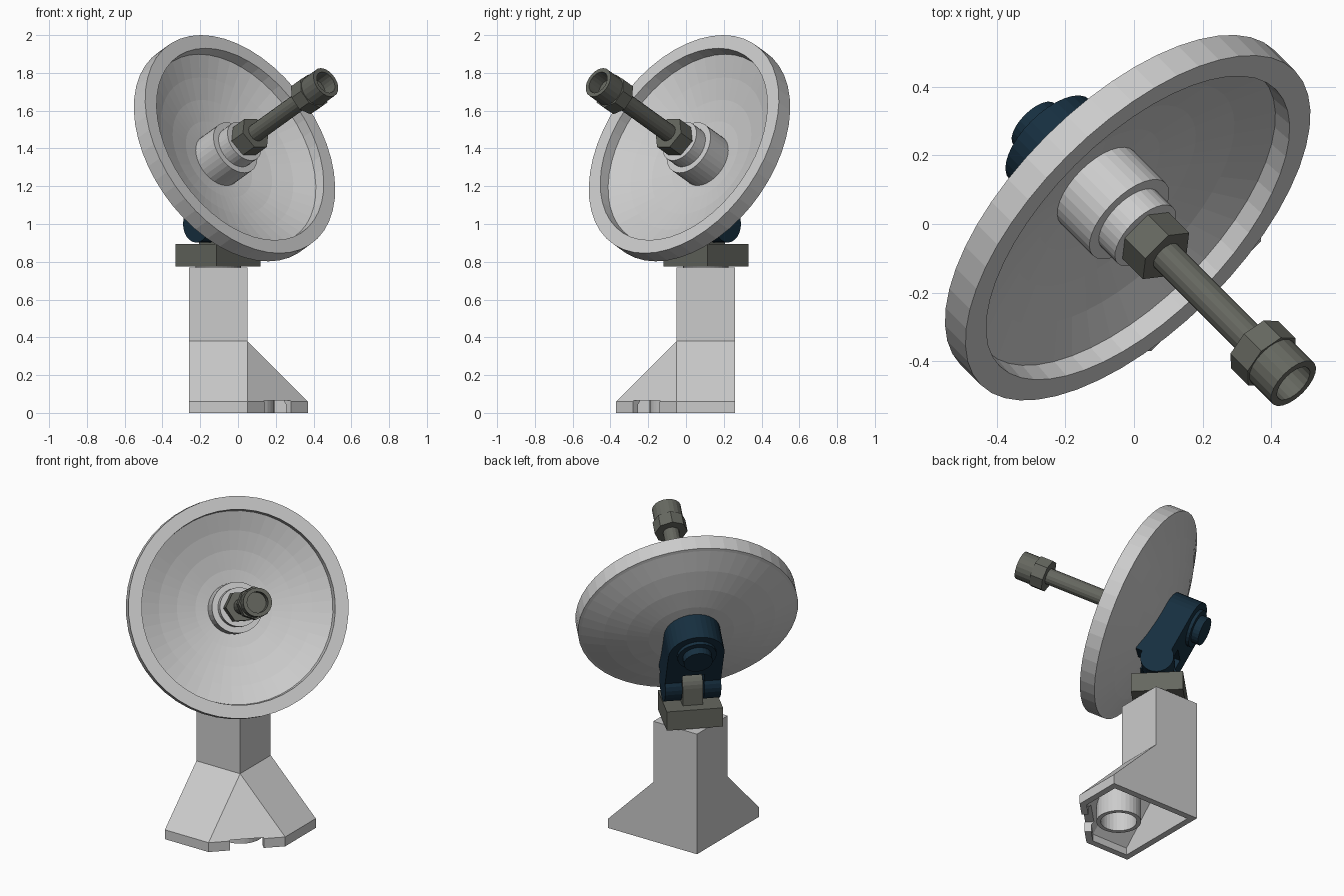
import bpy, bmesh, math
from mathutils import Matrix, Vector

if "Cube" in bpy.data.objects:
    bpy.data.objects.remove(bpy.data.objects["Cube"])

R2 = math.sqrt(0.5)


def material(name, color):
    m = bpy.data.materials.new(name)
    m.diffuse_color = (*color, 1)
    m.use_nodes = True
    m.node_tree.nodes["Principled BSDF"].inputs["Base Color"].default_value = m.diffuse_color
    return m


olive = material("olive_grey", (0.13, 0.135, 0.115))
navy = material("dark_navy", (0.008, 0.028, 0.05))

# Frames: the model is symmetric about the diagonal x = -y
TILT = math.radians(27)
c, s = math.cos(TILT), math.sin(TILT)
side = Vector((R2, R2, 0))
axis = Vector((c * R2, -c * R2, s))
upv = Vector((-s * R2, s * R2, c))


def frame(x, y, z, o):
    m = Matrix((x, y, z)).transposed().to_4x4()
    m.translation = o
    return m


DISH = frame(side, upv, axis, Vector((-0.02, 0.02, 1.40)))
PIVOT = Vector((-0.105, 0.105, 1.0))


def finish(name, bm, mat=None, matrix=None):
    bmesh.ops.remove_doubles(bm, verts=bm.verts, dist=1e-5)
    bmesh.ops.recalc_face_normals(bm, faces=bm.faces)
    me = bpy.data.meshes.new(name)
    bm.to_mesh(me)
    bm.free()
    ob = bpy.data.objects.new(name, me)
    bpy.context.collection.objects.link(ob)
    if matrix:
        ob.matrix_world = matrix
    if mat:
        me.materials.append(mat)
    return ob


def loft(name, rings, mat=None, matrix=None, cap=True, loop=False):
    bm = bmesh.new()
    vs = [[bm.verts.new(p) for p in r] for r in rings]
    n = len(rings[0])
    pairs = list(zip(vs, vs[1:])) + ([(vs[-1], vs[0])] if loop else [])
    for a, b in pairs:
        for i in range(n):
            j = (i + 1) % n
            bm.faces.new((a[i], a[j], b[j], b[i]))
    if cap:
        bm.faces.new(vs[0])
        bm.faces.new(vs[-1])
    bmesh.ops.dissolve_degenerate(bm, dist=1e-5, edges=bm.edges)
    return finish(name, bm, mat, matrix)


def lathe(name, profile, segs, matrix, mat=None, loop=False):
    rings = [[(r * math.cos(2 * math.pi * i / segs), r * math.sin(2 * math.pi * i / segs), z)
              for i in range(segs)] for r, z in profile]
    return loft(name, rings, mat, matrix, cap=not loop, loop=loop)


def prism(name, outline, z0, z1, mat, matrix):
    return loft(name, [[(x, y, z) for x, y in outline] for z in (z0, z1)], mat, matrix)


# Pedestal: flared foot and square neck as one hollow shell
def ring(lo, hi, cut, z):
    return [(lo, -lo, z), (hi, -lo, z), (hi, -cut, z), (cut, -hi, z), (lo, -hi, z)]


pedestal = loft("pedestal", [
    ring(-0.26, 0.05, 0.05, 0.77), ring(-0.26, 0.05, 0.05, 0.38),
    ring(-0.26, 0.37, 0.05, 0.06), ring(-0.26, 0.37, 0.05, 0.0),
    ring(-0.22, 0.33, 0.035, 0.0), ring(-0.22, 0.33, 0.035, 0.045),
    ring(-0.22, 0.01, 0.01, 0.36), ring(-0.22, 0.01, 0.01, 0.72)])

# Cable notch in the chopped front corner
up = Vector((0, 0, 1))
ground = frame(side, Vector((-R2, R2, 0)), up, Vector((0.21, -0.21, 0)))
notch = prism("notch_cutter", [(-.1, -.06), (.1, -.06), (.1, .06), (-.1, .06)], -0.05, 0.065, None, ground)
notch.hide_render = True
notch.hide_set(True)
mod = pedestal.modifiers.new("notch", 'BOOLEAN')
mod.operation = 'DIFFERENCE'
mod.solver = 'EXACT'
mod.object = notch

# Socket tube under the foot
lathe("socket_tube", [(0.13, 0.0), (0.13, 0.17), (0.105, 0.17), (0.105, 0.0)], 32,
      Matrix.Translation((0.063, -0.063, 0.0)), loop=True)

# Swivel disc and mount block on the neck
neck = frame(side, Vector((-R2, R2, 0)), up, Vector((-0.105, 0.105, 0)))
lathe("swivel_disc", [(0.12, 0.76), (0.12, 0.785)], 32, neck)
prism("mount_block", [(-.166, -.152), (.166, -.152), (.166, .152), (-.166, .152)], 0.775, 0.895, olive, neck)

# Lug on the block, held between the fork cheeks
prism("lug_post", [(-.06, -.085), (.06, -.085), (.06, .085), (-.06, .085)], 0.89, 1.0, olive, neck)
pin = frame(Vector((-R2, R2, 0)), up, side, PIVOT)
lathe("lug_barrel", [(0.085, -0.06), (0.085, 0.06)], 24, pin, olive)

# Fork bracket: arched plate with two rounded cheeks
arc = [(0.165 * math.cos(math.pi * i / 16), 0.03 + 0.165 * math.sin(math.pi * i / 16)) for i in range(17)]
fork = arc + [(-.165, -.3), (-.065, -.3), (-.065, -.16), (.065, -.16), (.065, -.3), (.165, -.3)]
prism("fork_plate", fork, -0.345, -0.15, navy, DISH)
for sgn in (-1, 1):
    lathe("fork_cheek", [(0.098, sgn * 0.065), (0.098, sgn * 0.165)], 24, pin, navy)
boss_frame = DISH @ Matrix.Translation((0, 0.04, 0))
lathe("fork_boss", [(0.115, -0.34), (0.115, -0.365), (0.085, -0.365), (0.085, -0.41)], 24, boss_frame, navy)

# Dish: domed back, rim band, lip and concave bowl
back = [(0.63 * t, -0.19 + 0.14 * t * t) for t in (0, .2, .4, .6, .8, 1)]
bowl = [(0.565 * t, -0.15 + 0.14 * t * t) for t in (1, .8, .6, .4, .2, 0)]
lathe("dish", back + [(0.648, -0.045), (0.648, 0.05), (0.57, 0.05)] + bowl, 48, DISH)

# Stepped hub, hex nut and feed rod
lathe("hub", [(0.15, -0.16), (0.15, 0.01), (0.115, 0.01), (0.115, 0.085)], 32, DISH)
lathe("hub_nut", [(0.095, 0.08), (0.095, 0.18)], 6, DISH, olive)
lathe("feed_rod", [(0.048, 0.17), (0.048, 0.62)], 16, DISH, olive)

# Feed head: octagonal collar and hollow cup
lathe("feed_collar", [(0.097, 0.59), (0.097, 0.67)], 8, DISH, olive)
lathe("feed_cup", [(0.085, 0.66), (0.085, 0.77), (0.062, 0.77), (0.062, 0.69)], 20, DISH, olive)
